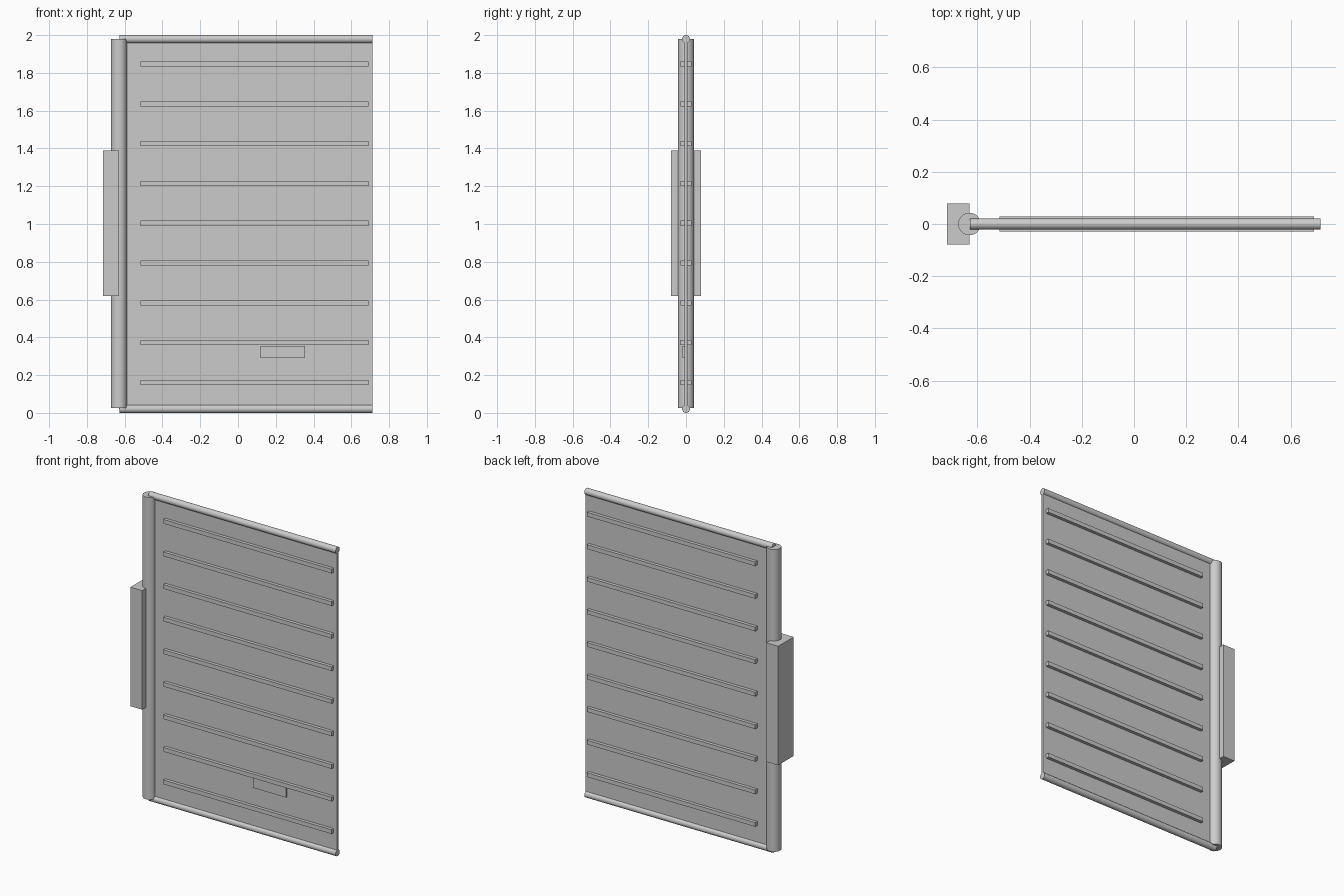
import bpy, math
from mathutils import Matrix

if "Cube" in bpy.data.objects:
    bpy.data.objects.remove(bpy.data.objects["Cube"])

grey = bpy.data.materials.new("light_grey")
grey.diffuse_color = (0.6, 0.6, 0.6, 1)
grey.use_nodes = True
grey.node_tree.nodes["Principled BSDF"].inputs["Base Color"].default_value = grey.diffuse_color


def box(name, lo, hi):
    centre = [(a + b) / 2 for a, b in zip(lo, hi)]
    size = [b - a for a, b in zip(lo, hi)]
    bpy.ops.mesh.primitive_cube_add(size=1)
    ob = bpy.context.object
    ob.name = name
    ob.data.transform(Matrix.Translation(centre) @ Matrix.Diagonal((*size, 1)))
    ob.data.materials.append(grey)
    return ob


def tube(name, radius, length, centre, along_x=False):
    rot = (0, math.pi / 2, 0) if along_x else (0, 0, 0)
    bpy.ops.mesh.primitive_cylinder_add(vertices=48, radius=radius, depth=length,
                                        location=centre, rotation=rot)
    ob = bpy.context.object
    ob.name = name
    ob.data.materials.append(grey)
    bpy.ops.object.shade_smooth_by_angle(angle=math.radians(40))
    return ob


# Thin door sheet
box("panel", (-0.63, -0.007, 0.02), (0.713, 0.007, 1.98))

# Rails along the top and bottom edges
for name, z in (("bottom_rail", 0.021), ("top_rail", 1.979)):
    tube(name, 0.021, 1.341, (0.0425, 0, z), along_x=True)

# Hinge post and its mounting block
tube("hinge_post", 0.043, 1.955, (-0.63, 0, 1.0025))
box("mounting_block", (-0.715, -0.079, 0.618), (-0.63, 0.079, 1.388))

# Horizontal ribs on both faces
for i in range(9):
    z = 0.161 + i * 0.2107
    for side, (y0, y1) in (("front", (-0.028, -0.006)), ("back", (0.006, 0.028))):
        box(f"{side}_rib_{i + 1}", (-0.515, y0, z - 0.0135), (0.69, y1, z + 0.0135))

# Small plate low on the front face
box("small_plate", (0.12, -0.018, 0.29), (0.355, -0.006, 0.353))
